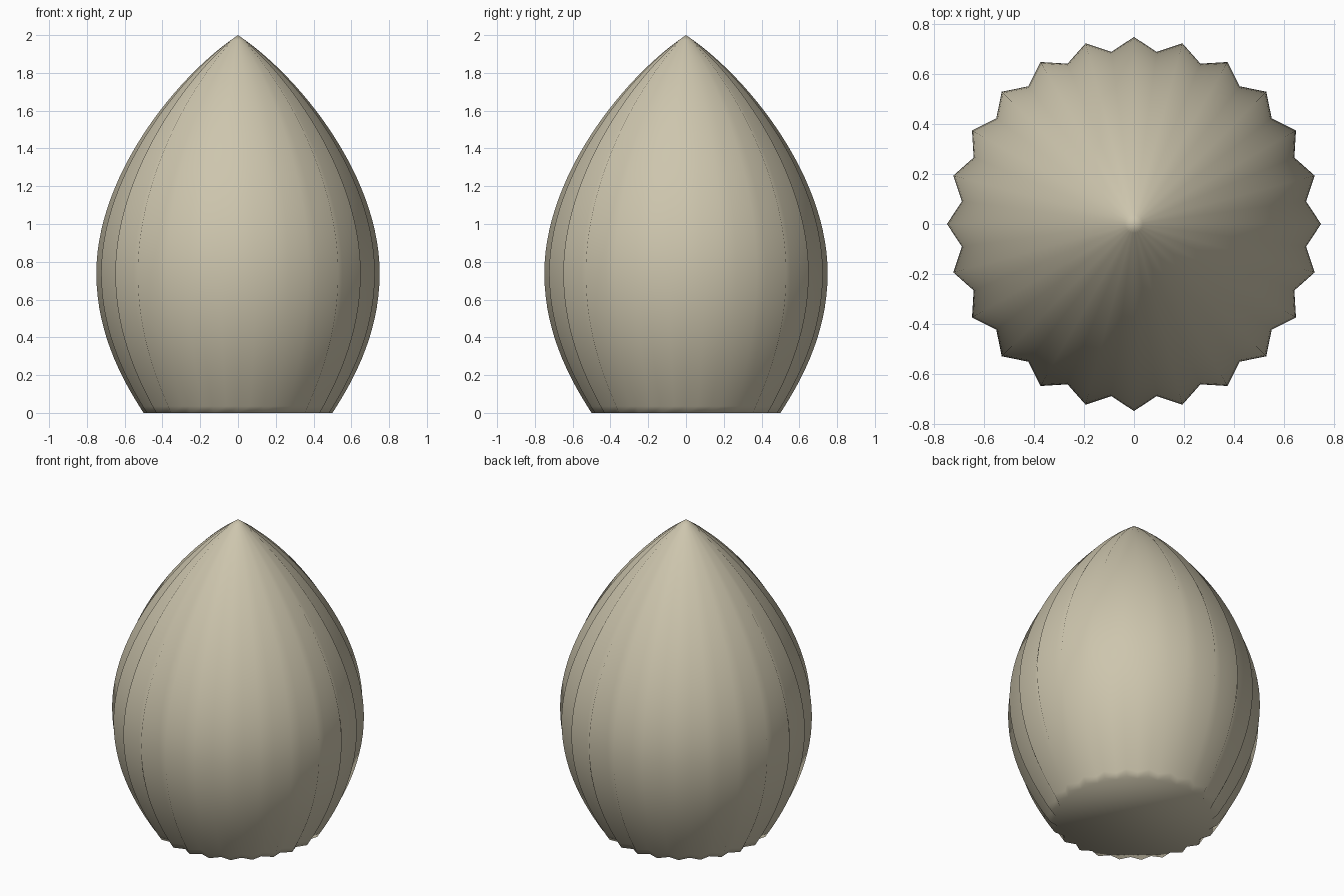
import bpy, bmesh, math
from mathutils import Vector
from mathutils.geometry import interpolate_bezier

cube = bpy.data.objects.get("Cube")
if cube:
    bpy.data.objects.remove(cube, do_unlink=True)

RIDGES = 24
VALLEY = 0.928  # valley radius relative to ridge radius


def curve(points, count):
    return interpolate_bezier(*[Vector(p) for p in points], count)


# Ridge profile as (radius, height): base to belly, then belly to tip
profile = curve([(0.5, 0), (0.61, 0.17), (0.75, 0.42), (0.75, 0.74)], 16)
profile += curve([(0.75, 0.74), (0.75, 1.25), (0.33, 1.78), (0, 2)], 28)[1:]

# Pleated shell: rings alternate between ridge and valley
bm = bmesh.new()
sides = RIDGES * 2
rings = []
for point in profile[:-1]:
    ring = []
    for i in range(sides):
        angle = math.tau * i / sides
        r = point[0] * (VALLEY if i % 2 else 1)
        ring.append(bm.verts.new((r * math.cos(angle), r * math.sin(angle), point[1])))
    rings.append(ring)
for low, high in zip(rings, rings[1:]):
    for i in range(sides):
        j = (i + 1) % sides
        bm.faces.new((low[i], low[j], high[j], high[i]))

# Pointed tip and flat base
tip = bm.verts.new((0, 0, profile[-1][1]))
for i in range(sides):
    bm.faces.new((rings[-1][i], rings[-1][(i + 1) % sides], tip))
bm.faces.new(list(reversed(rings[0])))
for face in bm.faces:
    face.smooth = True

mesh = bpy.data.meshes.new("pleated_shell")
bm.to_mesh(mesh)
bm.free()
shell = bpy.data.objects.new("pleated_shell", mesh)
bpy.context.collection.objects.link(shell)

# Warm beige finish
colour = (0.61, 0.56, 0.42, 1)
material = bpy.data.materials.new("beige")
material.use_nodes = True
material.diffuse_color = colour
material.node_tree.nodes["Principled BSDF"].inputs["Base Color"].default_value = colour
mesh.materials.append(material)
